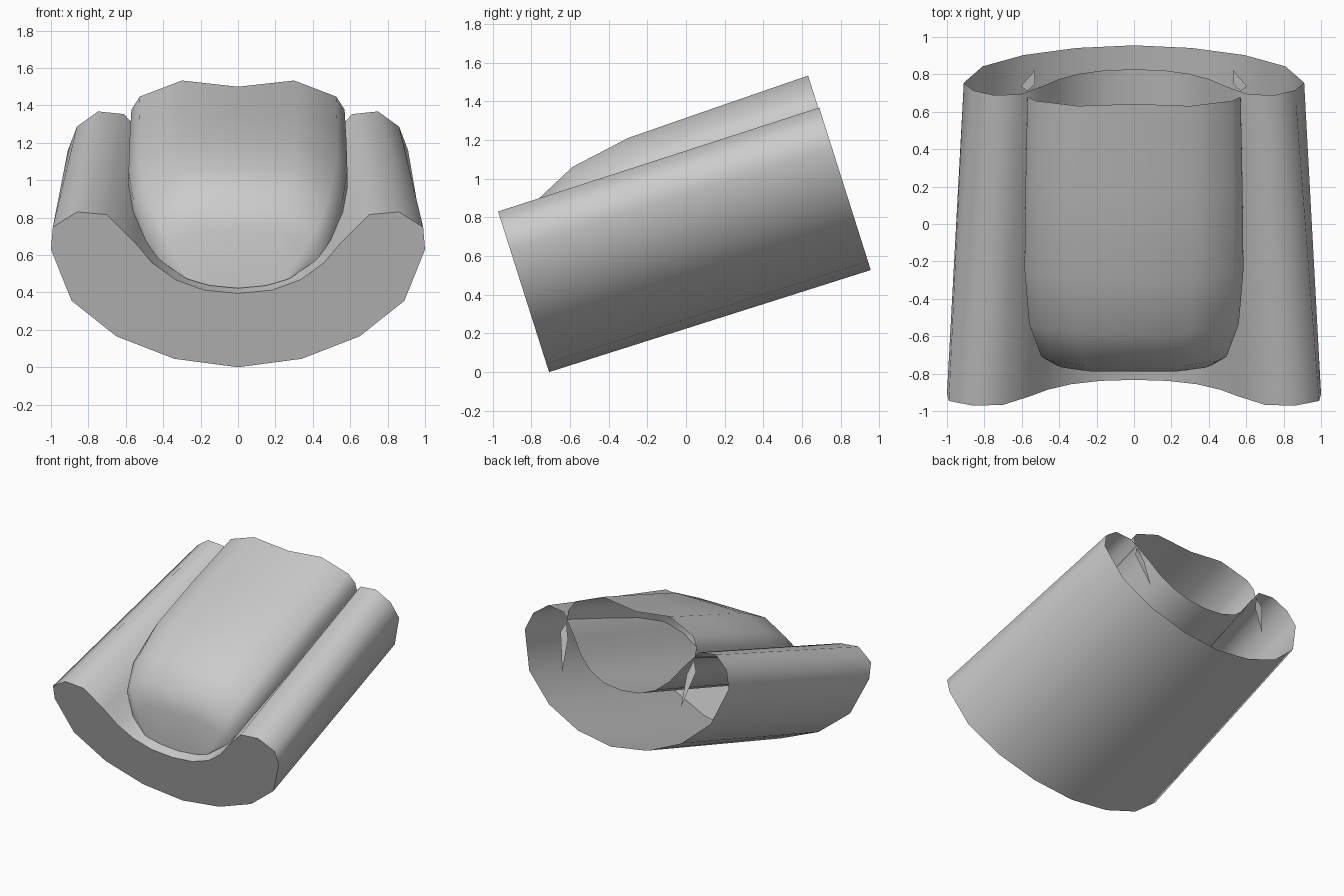
import bpy
import math

if "Cube" in bpy.data.objects:
    bpy.data.objects.remove(bpy.data.objects["Cube"])

TILT = math.radians(17.6)
C, S = math.cos(TILT), math.sin(TILT)
T0, T1 = -0.675, 1.07          # front and back end along the tilted axis


def place(x, t, v):
    """Position from width, distance along the tilted axis, height above it."""
    return (x, t * C - v * S, t * S + v * C)


def mirrored(half):
    """Half section (outer edge to centre) to full section."""
    return half + [(-x, v) for x, v in reversed(half[:-1])]


def build(name, rows, closed=False, cap=False, angle=40):
    n = len(rows[0][1])
    verts = [place(x, t, v) for t, row in rows for x, v in row]
    faces = []
    for r in range(len(rows) - 1):
        for i in range(n if closed else n - 1):
            j = (i + 1) % n
            faces.append((r * n + i, r * n + j, (r + 1) * n + j, (r + 1) * n + i))
    if cap:
        faces.append(tuple(reversed(range(n))))
    mesh = bpy.data.meshes.new(name)
    mesh.from_pydata(verts, [], faces)
    mesh.validate()
    obj = bpy.data.objects.new(name, mesh)
    bpy.context.collection.objects.link(obj)
    bpy.ops.object.select_all(action='DESELECT')
    obj.select_set(True)
    bpy.context.view_layer.objects.active = obj
    bpy.ops.object.shade_smooth_by_angle(angle=math.radians(angle))
    return obj


# Trough shell: closed front, open back, slightly narrower at the back
outer = [(0, .214), (.34, .261), (.65, .387), (.89, .587), (1, .875)]
lip = [(.99, 1.0), (.86, 1.085), (.70, 1.07)]
inner = [(.55, .912), (.46, .80), (.335, .705), (.18, .646), (0, .628)]
front_half = outer + lip + inner
back_half = [(x * .91, v) for x, v in outer] + [(x * .87, v + .01) for x, v in lip + inner]


def ring(half):
    return half + [(-x, v) for x, v in reversed(half[1:-1])]


build("trough_shell", [(T0, ring(front_half)), (T1, ring(back_half))],
      closed=True, cap=True, angle=50)


# Cushion: hollow cover resting on the trough, open at the back
def floor(x, t):
    k = (t - T0) / (T1 - T0)
    x = abs(x) / (1 - .13 * k)
    pts = list(reversed(inner)) + [lip[-1]]
    for (xa, va), (xb, vb) in zip(pts, pts[1:]):
        if x <= xb:
            return va + (vb - va) * (x - xa) / (xb - xa) + .01 * k
    return pts[-1][1]


# t, base half width, shoulder x, shoulder height, top height, centre height
stations = [
    (-.53, .42, .38, .87, .94, .94),
    (-.45, .495, .45, 1.0, 1.087, 1.087),
    (-.24, .56, .50, 1.09, 1.188, 1.188),
    (.08, .585, .53, 1.15, 1.244, 1.244),
    (.55, .58, .53, 1.17, 1.257, 1.245),
    (1.065, .57, .525, 1.18, 1.27, 1.235),
]
rows = [(-.602, mirrored([(x, floor(x, -.602) + .005) for x in (.28, .27, .25, .15, 0)]))]
for t, w, sx, sv, top, mid in stations:
    base = floor(w, t)
    rows.append((t, mirrored([(w, base - .005), (w, (base + sv) / 2), (sx, sv),
                              (.3 * w / .57, top), (0, mid)])))
build("cushion", rows, angle=60)

# Small fins hanging inside the open back end
for side, label in ((1, "right"), (-1, "left")):
    pts = [(.57, 1.01), (.605, .93), (.53, .645), (.53, .89)]
    mesh = bpy.data.meshes.new("inner_fin_" + label)
    mesh.from_pydata([place(side * x, T1 - .003, v) for x, v in pts], [], [(0, 1, 2, 3)])
    bpy.context.collection.objects.link(bpy.data.objects.new("inner_fin_" + label, mesh))
